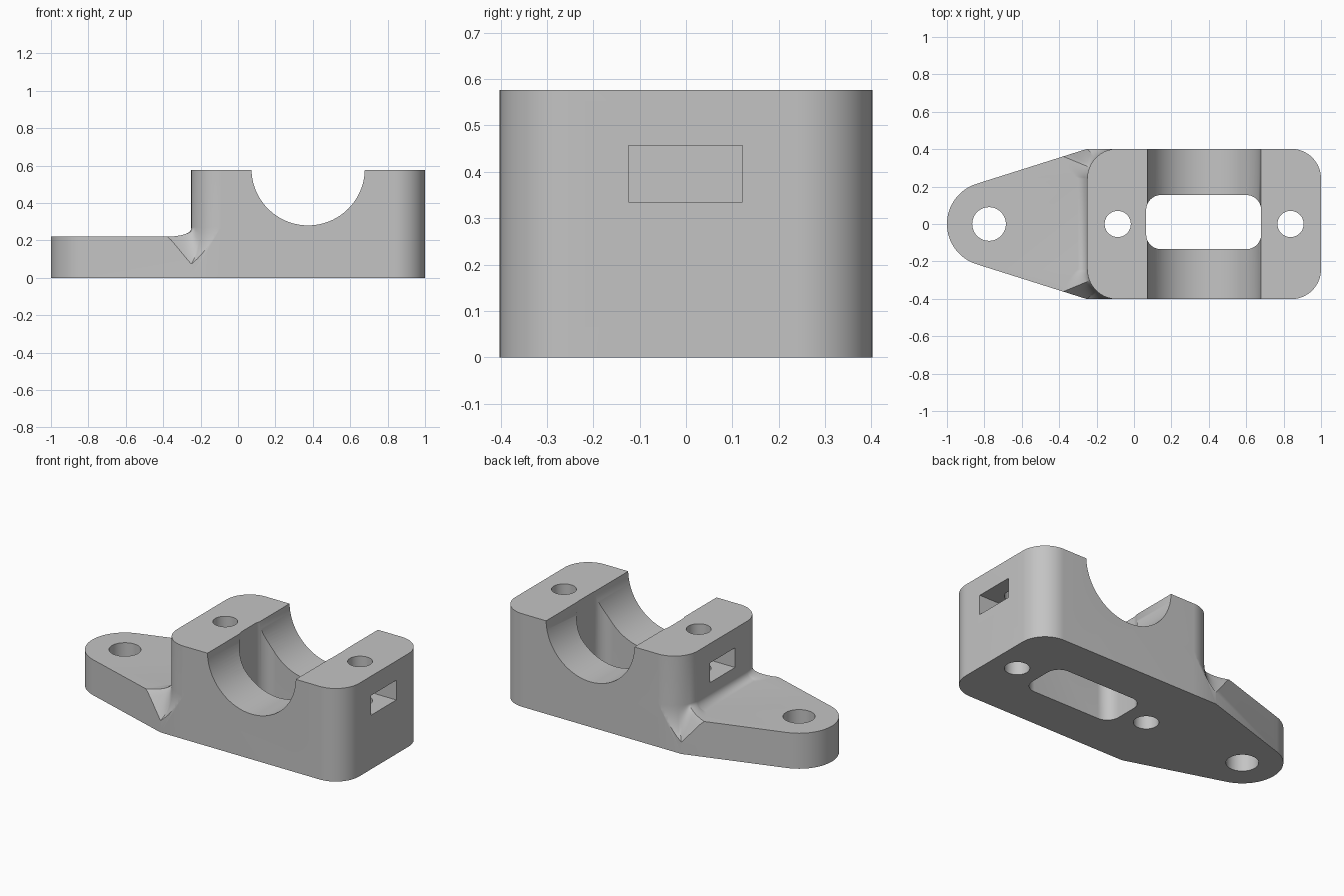
import bpy
import bmesh
from math import sin, cos, radians, sqrt, acos, atan2, pi

cube = bpy.data.objects.get("Cube")
if cube:
    bpy.data.objects.remove(cube, do_unlink=True)

TOP, LEDGE, HALF = 0.577, 0.22, 0.402      # heights and half depth
BLOCK_L, BLOCK_R, CORNER = -0.25, 1.0, 0.16
EAR_X, EAR_R = -0.775, 0.225
MID_X = (BLOCK_L + BLOCK_R) / 2
BOLT_OFFSET = 0.462

grey = bpy.data.materials.new("plain grey")
grey.use_nodes = True
colour = (0.55, 0.55, 0.55, 1)
grey.diffuse_color = colour
grey.node_tree.nodes["Principled BSDF"].inputs["Base Color"].default_value = colour


def make_object(name, bm):
    bmesh.ops.recalc_face_normals(bm, faces=bm.faces)
    mesh = bpy.data.meshes.new(name)
    bm.to_mesh(mesh)
    bm.free()
    mesh.materials.append(grey)
    obj = bpy.data.objects.new(name, mesh)
    bpy.context.collection.objects.link(obj)
    return obj


def loft(name, sections):
    """Skin a row of closed sections and cap both ends."""
    bm = bmesh.new()
    rings = [[bm.verts.new(p) for p in s] for s in sections]
    n = len(rings[0])
    for a, b in zip(rings, rings[1:]):
        for i in range(n):
            j = (i + 1) % n
            bm.faces.new((a[i], a[j], b[j], b[i]))
    bm.faces.new(rings[0])
    bm.faces.new(rings[-1])
    return make_object(name, bm)


def prism(name, outline, z0, z1):
    return loft(name, [[(x, y, z) for x, y in outline] for z in (z0, z1)])


def arc(cx, cy, r, start, end, steps):
    return [(cx + r * cos(a), cy + r * sin(a))
            for a in (start + (end - start) * i / steps for i in range(steps + 1))]


def rounded_rect(x0, x1, y0, y1, r):
    pts = []
    for i, (cx, cy) in enumerate(((x1 - r, y1 - r), (x0 + r, y1 - r),
                                  (x0 + r, y0 + r), (x1 - r, y0 + r))):
        pts += arc(cx, cy, r, i * pi / 2, (i + 1) * pi / 2, 12)
    return pts


def box(name, x0, x1, y0, y1, z0, z1):
    return prism(name, [(x0, y0), (x1, y0), (x1, y1), (x0, y1)], z0, z1)


def hole(name, x, r):
    return prism(name, arc(x, 0, r, 0, 2 * pi * 47 / 48, 47), -0.1, 1)


# Footprint: rounded block end, tapering to a round ear
dx = BLOCK_L - EAR_X
tangent = atan2(HALF, dx) + acos(EAR_R / sqrt(dx * dx + HALF * HALF))
footprint = arc(BLOCK_R - CORNER, -HALF + CORNER, CORNER, -pi / 2, 0, 16)
footprint += arc(BLOCK_R - CORNER, HALF - CORNER, CORNER, 0, pi / 2, 16)
footprint += [(BLOCK_L + CORNER, HALF), (BLOCK_L, HALF)]
footprint += arc(EAR_X, 0, EAR_R, tangent, 2 * pi - tangent, 32)
footprint += [(BLOCK_L, -HALF), (BLOCK_L + CORNER, -HALF)]
body = prism("bearing_support_body", footprint, 0, TOP)


# Ledge cutter: clears the ear and leaves a fillet that widens into corner scoops
def ledge_section(deg, side):
    a = radians(deg)
    width = 0.05 + 0.105 * min(deg / 23, 1)
    drop = 0.05 + 0.19 * min(max(deg - 23, 0) / 22, 1)
    wall_z = LEDGE + 0.05
    profile = [(0, 1), (0, wall_z)]
    for i in range(1, 13):
        t = i / 12 * pi / 2
        profile.append((width * (1 - cos(t)), wall_z - drop * sin(t)))
    profile += [(1.2, wall_z - drop), (1.2, 1)]
    return [(BLOCK_L + CORNER - (CORNER + d) * cos(a),
             side * (HALF - CORNER + (CORNER + d) * sin(a)), z) for d, z in profile]


angles = [90 * i / 36 for i in range(37)]
ledge = loft("ledge_cutter", [ledge_section(a, -1) for a in reversed(angles)]
             + [ledge_section(a, 1) for a in angles])

# Half-round bearing seat across the depth
seat = loft("seat_cutter", [[(x, y, z) for x, z in arc(MID_X, 0.583, 0.303, 0, 2 * pi * 95 / 96, 95)]
                            for y in (-0.6, 0.6)])

# Window, mounting hole, bolt holes and nut slots
cutters = [ledge, seat,
           prism("window_cutter", rounded_rect(0.065, 0.68, -0.135, 0.155, 0.08), -0.1, 1),
           hole("ear_hole_cutter", EAR_X, 0.09)]
for side in (-1, 1):
    x = MID_X + side * BOLT_OFFSET
    cutters.append(hole("bolt_hole_cutter", x, 0.07))
    ends = sorted((x - side * 0.123, MID_X + side * 0.7))
    cutters.append(box("nut_slot_cutter", *ends, -0.124, 0.122, 0.335, 0.457))

bpy.context.view_layer.objects.active = body
for cutter in cutters:
    cutter.hide_render = True
    mod = body.modifiers.new(cutter.name, 'BOOLEAN')
    mod.operation = 'DIFFERENCE'
    mod.solver = 'EXACT'
    mod.object = cutter
    bpy.ops.object.modifier_apply(modifier=mod.name)
    bpy.data.objects.remove(cutter, do_unlink=True)

# Smooth curved walls, crisp edges
bpy.ops.object.select_all(action='DESELECT')
body.select_set(True)
bpy.ops.object.shade_smooth_by_angle(angle=radians(30))
